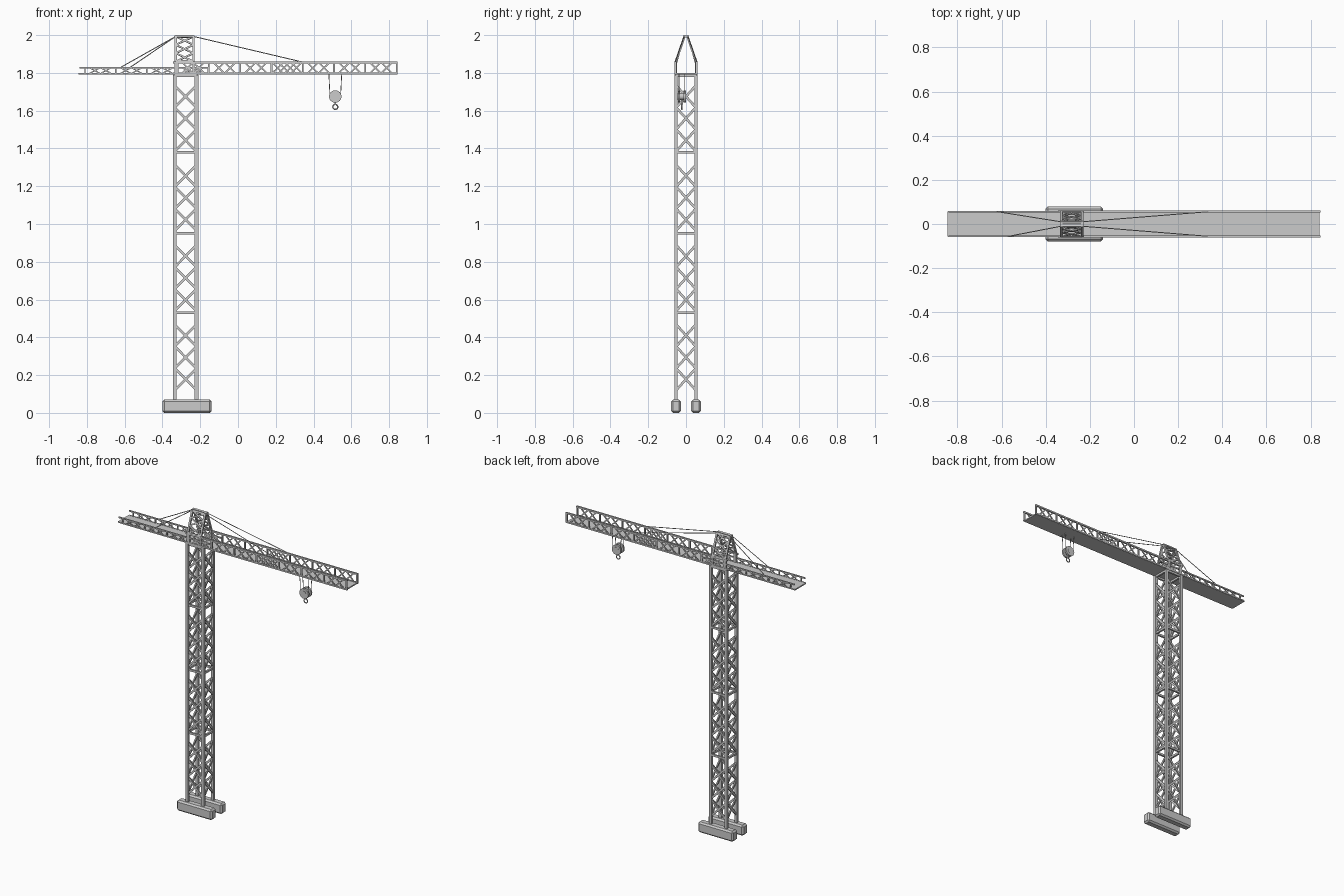
import bpy, bmesh, math
from mathutils import Vector, Matrix

if "Cube" in bpy.data.objects:
    bpy.data.objects.remove(bpy.data.objects["Cube"])

X0, X1 = -0.335, -0.22      # mast leg centres in x
Y = 0.052                   # mast leg centre in y


def bar(bm, a, b, w, d=None, n=(0, 1, 0)):
    """Rectangular bar from a to b; d is its depth along n."""
    a, b, n = Vector(a), Vector(b), Vector(n)
    z = (b - a).normalized()
    x = n.cross(z)
    if x.length < 1e-4:
        x = Vector((1, 0, 0)).cross(z)
    x.normalize()
    y = z.cross(x)
    m = Matrix((x, y, z)).transposed().to_4x4()
    m.translation = (a + b) / 2
    bmesh.ops.create_cube(bm, size=1, matrix=m @ Matrix.Diagonal((w, d or w, (b - a).length, 1)))


def cross(bm, p, q, r, s, w, n):
    """X brace: p-q and r-s are opposite corners."""
    bar(bm, p, q, w, w * 0.6, n)
    bar(bm, r, s, w, w * 0.6, n)


def finish(name, bm):
    me = bpy.data.meshes.new(name)
    bm.to_mesh(me)
    bm.free()
    ob = bpy.data.objects.new(name, me)
    bpy.context.collection.objects.link(ob)
    return ob


def cable(bm, a, b, r=0.0025):
    a, b = Vector(a), Vector(b)
    m = (b - a).to_track_quat('Z', 'Y').to_matrix().to_4x4()
    m.translation = (a + b) / 2
    bmesh.ops.create_cone(bm, cap_ends=True, segments=6, radius1=r, radius2=r,
                          depth=(b - a).length, matrix=m)


# Two base blocks
for side, name in ((-1, "base_block_front"), (1, "base_block_back")):
    bm = bmesh.new()
    y = side * 0.053
    bar(bm, (-0.40, y, 0.035), (-0.14, y, 0.035), 0.07, 0.052)
    ob = finish(name, bm)
    bev = ob.modifiers.new("bevel", 'BEVEL')
    bev.width, bev.segments = 0.01, 1

# Mast legs
bm = bmesh.new()
for x in (X0, X1):
    for y in (-Y, Y):
        bar(bm, (x, y, 0.06), (x, y, 1.79), 0.02, 0.016)
finish("mast_legs", bm)

# Mast lattice: four faces, four sections, three X braces each
faces = [((X0, -Y), (X1, -Y), (0, 1, 0)), ((X0, Y), (X1, Y), (0, 1, 0)),
         ((X0, -Y), (X0, Y), (1, 0, 0)), ((X1, -Y), (X1, Y), (1, 0, 0))]
bm = bmesh.new()
for a, b, n in faces:
    for top in (0.53, 0.95, 1.38, 1.785):
        bar(bm, (*a, top), (*b, top), 0.013, 0.012, n)
    for base in (0.12, 0.54, 0.965, 1.385):
        for k in range(3):
            lo = base + 0.116 * k
            hi = lo + 0.116
            cross(bm, (*a, lo), (*b, hi), (*a, hi), (*b, lo), 0.013, n)
finish("mast_lattice", bm)

# Deck plate along the whole arm
bm = bmesh.new()
bar(bm, (-0.845, 0, 1.795), (0.84, 0, 1.795), 0.008, 0.115)
finish("arm_deck", bm)


def side_truss(name, posts, z0, z1, w, start, end, dense=None):
    """Two parallel side trusses with two X braces per panel."""
    bm = bmesh.new()
    for y in (-0.056, 0.056):
        for z in (z0, z1):
            bar(bm, (start, y, z), (end, y, z), w, w)
        for x in posts:
            bar(bm, (x, y, z0), (x, y, z1), w * 0.9)
        for i, (a, b) in enumerate(zip(posts, posts[1:])):
            count = 4 if i == dense else 2
            half = (b - a) * 0.18
            for k in range(count):
                t = (0.32 + 0.36 * k) if count == 2 else (0.2 + 0.2 * k)
                c = a + (b - a) * t
                cross(bm, (c - half, y, z0), (c + half, y, z1),
                      (c - half, y, z1), (c + half, y, z0), w * 0.8, (0, 1, 0))
    finish(name, bm)


side_truss("jib_trusses", [-0.32 + 0.1657 * i for i in range(8)],
           1.797, 1.856, 0.01, -0.345, 0.845, dense=3)
side_truss("counter_jib_trusses", [-0.81 + 0.163 * i for i in range(5)],
           1.796, 1.828, 0.008, -0.84, -0.16)

# Head frame: leaning panels meeting at the ridge
bm = bmesh.new()
hx0, hx1 = -0.33, -0.235
for s in (-1, 1):
    def at(x, t):
        return (x, s * (0.054 - 0.046 * t), 1.86 + 0.133 * t)
    n = Vector((0, s * 0.133, 0.046)).normalized()
    for x in (hx0, hx1):
        bar(bm, (x, s * 0.054, 1.79), at(x, 0), 0.012)
        bar(bm, at(x, 0), at(x, 1), 0.012, 0.012, n)
    for t in (0, 1):
        bar(bm, at(hx0, t), at(hx1, t), 0.012, 0.012, n)
    for k in range(3):
        cross(bm, at(hx0, k / 3), at(hx1, (k + 1) / 3),
              at(hx0, (k + 1) / 3), at(hx1, k / 3), 0.009, n)
for x in (hx0, hx1):
    bar(bm, (x, -0.014, 1.993), (x, 0.014, 1.993), 0.012)
finish("head_frame", bm)

# Stay cables to both arms
bm = bmesh.new()
for s, back in ((-1, -0.57), (1, -0.62)):
    cable(bm, (hx1, s * 0.01, 1.993), (0.34, s * 0.056, 1.858))
    cable(bm, (hx0, s * 0.01, 1.993), (back, s * 0.056, 1.83))
finish("stay_cables", bm)

# Hoist ropes
HX, HY, HZ = 0.515, -0.022, 1.675
bm = bmesh.new()
for s in (-1, 1):
    for y in (HY - 0.015, HY + 0.015):
        cable(bm, (HX + s * 0.034, y, 1.795), (HX + s * 0.028, y, HZ), 0.002)
finish("hoist_ropes", bm)

# Pulley block: two sheaves on an axle
bm = bmesh.new()
for y, r, d in ((HY - 0.015, 0.033, 0.012), (HY + 0.015, 0.033, 0.012), (HY, 0.018, 0.046)):
    m = Matrix.Translation((HX, y, HZ)) @ Matrix.Rotation(math.pi / 2, 4, 'X')
    bmesh.ops.create_cone(bm, cap_ends=True, segments=24, radius1=r, radius2=r, depth=d, matrix=m)
bar(bm, (HX, HY, HZ), (HX, HY, 1.632), 0.01)
finish("pulley_block", bm)

# Hook ring
bpy.ops.mesh.primitive_torus_add(major_segments=20, minor_segments=8, major_radius=0.013,
                                 minor_radius=0.0035, location=(HX, HY, 1.62),
                                 rotation=(math.pi / 2, 0, 0))
bpy.context.object.name = "hook_ring"
bpy.ops.object.shade_smooth_by_angle()
